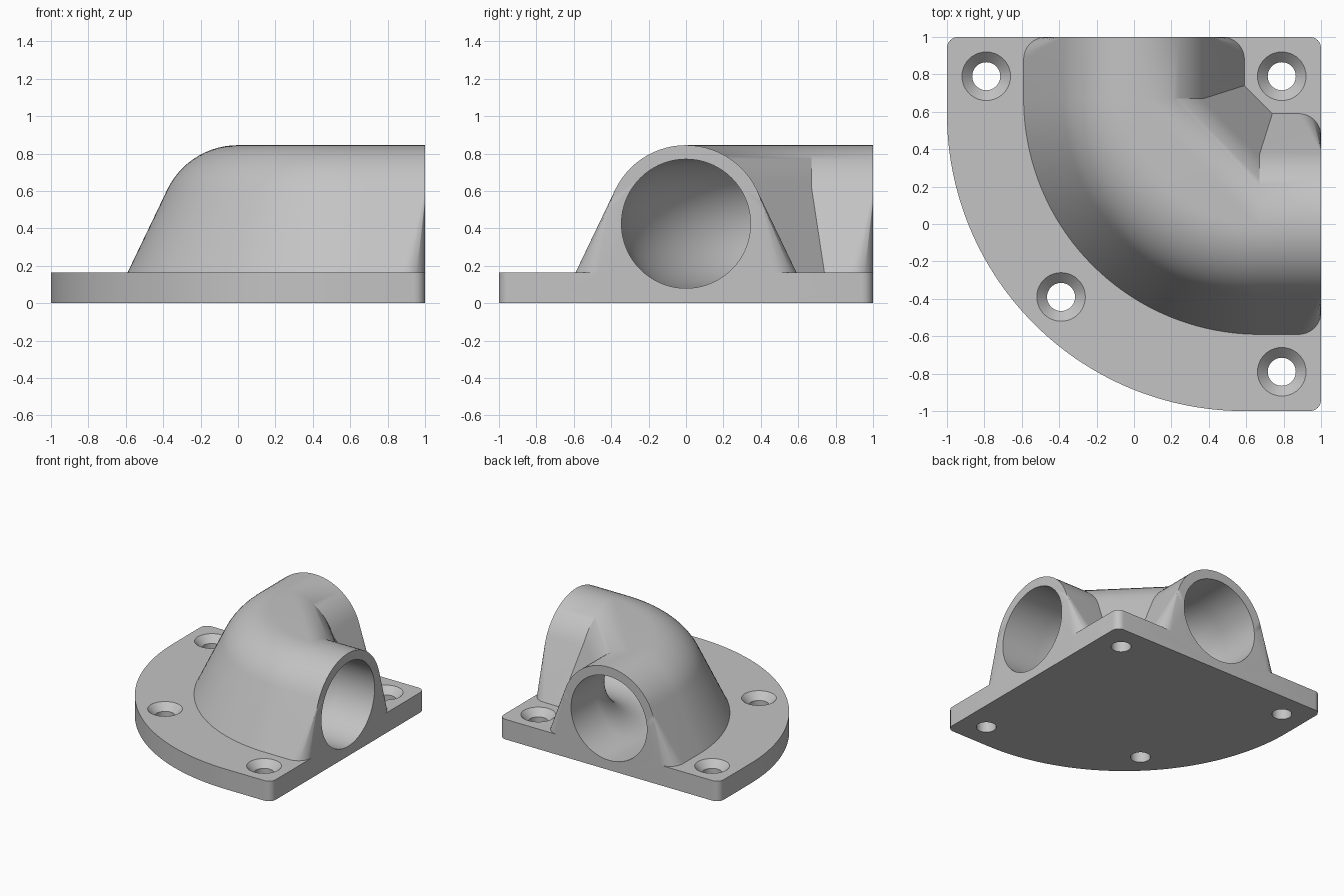
import bpy, bmesh
from math import sin, cos, pi, radians
from mathutils import Vector

cube = bpy.data.objects.get("Cube")
if cube:
    bpy.data.objects.remove(cube, do_unlink=True)

PLATE_H = 0.165      # flange thickness
AXIS_Z = 0.425       # height of the pipe axis
OUTER, BORE = 0.42, 0.345
BEND = 0.67          # bend centre (x = y) and bend radius
FOOT = 0.59          # half width of the foot under the pipe

metal = bpy.data.materials.new("plain_grey")
metal.use_nodes = True
grey = (0.55, 0.55, 0.55, 1)
metal.diffuse_color = grey
metal.node_tree.nodes["Principled BSDF"].inputs["Base Color"].default_value = grey


def add_object(name, bm):
    bmesh.ops.recalc_face_normals(bm, faces=bm.faces)
    mesh = bpy.data.meshes.new(name)
    bm.to_mesh(mesh)
    bm.free()
    mesh.materials.append(metal)
    obj = bpy.data.objects.new(name, mesh)
    bpy.context.collection.objects.link(obj)
    return obj


def arc(cx, cy, r, start, end, steps):
    angles = [radians(start + (end - start) * i / steps) for i in range(steps + 1)]
    return [(cx + r * cos(a), cy + r * sin(a)) for a in angles]


def ring(x, y, heading, r, sides=72):
    """Upright circle around the pipe axis; heading is its horizontal radius."""
    return [Vector((x + r * cos(t) * cos(heading), y + r * cos(t) * sin(heading),
                    AXIS_Z + r * sin(t)))
            for t in (2 * pi * i / sides for i in range(sides))]


def bend_rings(r, steps=36):
    rings = []
    for i in range(steps + 1):
        a = pi + pi / 2 * i / steps
        rings.append(ring(BEND + BEND * cos(a), BEND + BEND * sin(a), a, r))
    return rings


def foot(outline):
    return [Vector((x, y, z)) for x, y in outline for z in (PLATE_H, PLATE_H - 0.06)]


def hull(name, points):
    bm = bmesh.new()
    verts = [bm.verts.new(p) for p in points]
    result = bmesh.ops.convex_hull(bm, input=verts)
    spare = {g for g in result["geom_interior"] + result["geom_unused"]
             if isinstance(g, bmesh.types.BMVert)}
    bmesh.ops.delete(bm, geom=list(spare), context="VERTS")
    return add_object(name, bm)


def loft(name, rings):
    bm = bmesh.new()
    loops = [[bm.verts.new(p) for p in r] for r in rings]
    for a, b in zip(loops, loops[1:]):
        for i in range(len(a)):
            j = (i + 1) % len(a)
            bm.faces.new((a[i], a[j], b[j], b[i]))
    bm.faces.new(loops[0])
    bm.faces.new(loops[-1])
    return add_object(name, bm)


def combine(target, other, operation):
    mod = target.modifiers.new(other.name, "BOOLEAN")
    mod.operation, mod.solver, mod.object = operation, "EXACT", other
    bpy.context.view_layer.objects.active = target
    bpy.ops.object.modifier_apply(modifier=mod.name)
    bpy.data.objects.remove(other, do_unlink=True)


# Flange plate: square corner side, one large quarter-round side
edge = 0.06
outline = (arc(1 - edge, 1 - edge, edge, 0, 90, 8)
           + arc(edge - 1, 1 - edge, edge, 90, 180, 8)
           + arc(FOOT, FOOT, 1 + FOOT, 180, 270, 64)
           + arc(1 - edge, edge - 1, edge, 270, 360, 8))
body = loft("pipe_elbow_flange", [[Vector((x, y, z)) for x, y in outline]
                                  for z in (0, PLATE_H)])

# Bend housing: hull of the curved pipe and its spread foot
bend_foot = arc(BEND, BEND, BEND + FOOT, 180, 270, 64)
for u in (-FOOT, FOOT):
    bend_foot += [(u, 0.74), (0.74, u)]
bend = hull("bend_housing", sum(bend_rings(OUTER), []) + foot(bend_foot))

# Straight legs with rounded foot corners at the open ends
corner = 0.12
leg_foot = ([(-FOOT, BEND), (FOOT, BEND)]
            + arc(FOOT - corner, 1 - corner, corner, 0, 90, 16)
            + arc(corner - FOOT, 1 - corner, corner, 90, 180, 16))
leg_points = ring(0, BEND, pi, OUTER) + ring(0, 1, pi, OUTER) + foot(leg_foot)
back_leg = hull("back_leg", leg_points)
left_leg = hull("left_leg", [Vector((p.y, p.x, p.z)) for p in leg_points])

for part in (bend, back_leg, left_leg):
    combine(body, part, "UNION")

# Bore running through both legs and the bend
bore = loft("bore_cutter", [ring(0, 1.1, pi, BORE)] + bend_rings(BORE)
            + [ring(1.1, 0, 1.5 * pi, BORE)])
combine(body, bore, "DIFFERENCE")

# Countersunk screw holes
hole, sink = 0.075, 0.13
for x, y in ((-0.79, 0.79), (0.79, 0.79), (0.79, -0.79), (-0.39, -0.39)):
    depth = PLATE_H - (sink - hole)
    profile = ((hole, -0.05), (hole, depth), (sink, PLATE_H), (sink, PLATE_H + 0.02))
    cutter = loft("screw_hole_cutter", [[Vector((px, py, z)) for px, py in
                                         arc(x, y, r, 0, 360, 40)[:-1]]
                                        for r, z in profile])
    combine(body, cutter, "DIFFERENCE")

# Smooth round surfaces, crisp edges
bpy.ops.object.select_all(action="DESELECT")
body.select_set(True)
bpy.context.view_layer.objects.active = body
bpy.ops.object.shade_smooth_by_angle(angle=radians(25))
